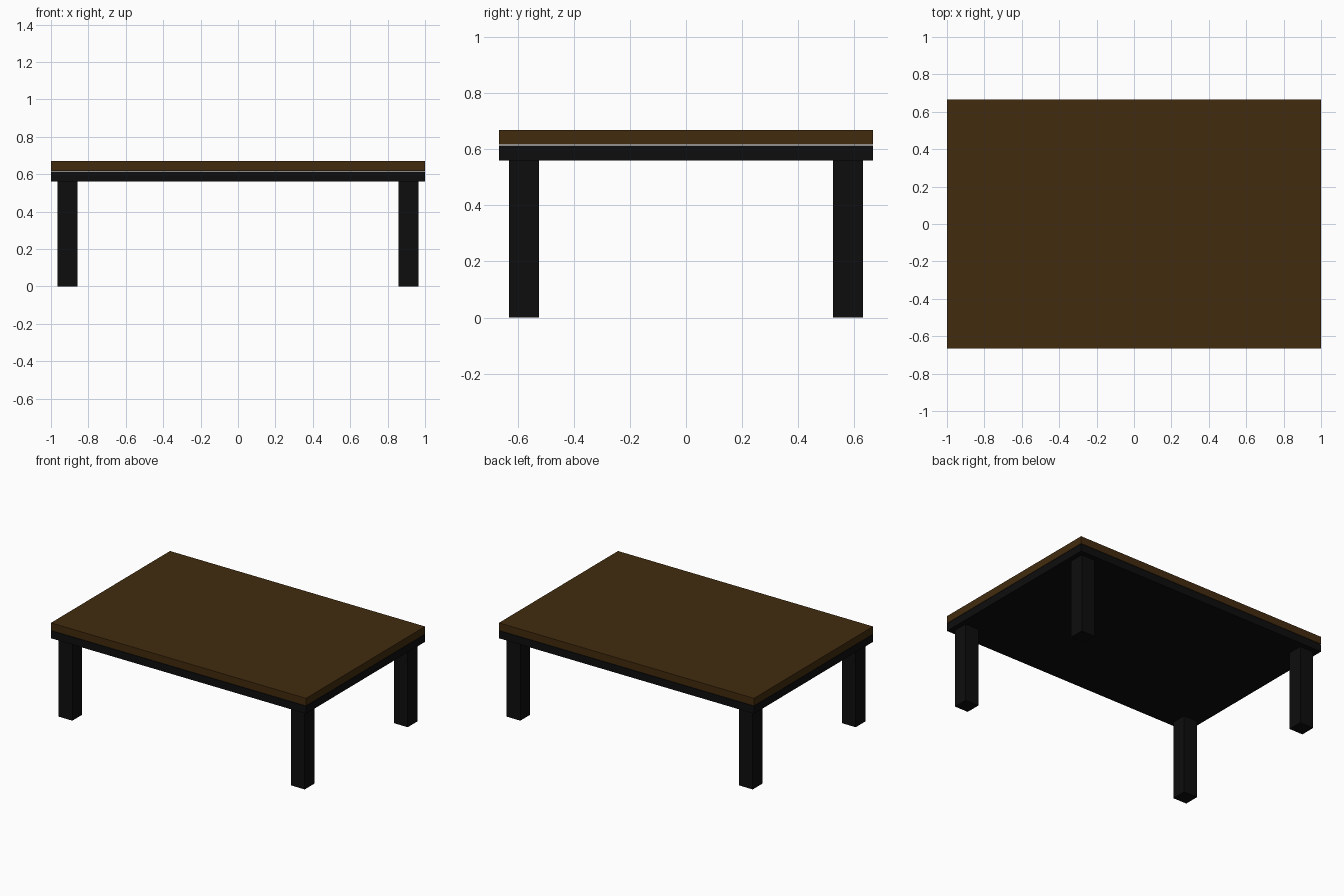
import bpy

if "Cube" in bpy.data.objects:
    bpy.data.objects.remove(bpy.data.objects["Cube"])

def material(name, rgb):
    m = bpy.data.materials.new(name)
    m.diffuse_color = (*rgb, 1.0)
    m.use_nodes = True
    m.node_tree.nodes["Principled BSDF"].inputs["Base Color"].default_value = m.diffuse_color
    return m

brown = material("dark_brown_wood", (0.054, 0.024, 0.0045))
black = material("black_wood", (0.0042, 0.0042, 0.0042))

def box(name, x, y, z0, z1, sx, sy, mat):
    bpy.ops.mesh.primitive_cube_add(size=1, location=(x, y, (z0 + z1) / 2))
    ob = bpy.context.object
    ob.name = name
    ob.scale = (sx, sy, z1 - z0)
    bpy.ops.object.transform_apply(location=False, rotation=False, scale=True)
    ob.data.materials.append(mat)
    return ob

# Table top, floating a hair above the base slab
box("table_top", 0, 0, 0.616, 0.669, 2.0, 1.3333, brown)
box("base_slab", 0, 0, 0.56, 0.6133, 2.0, 1.3333, black)

# Four square legs, set in slightly from the corners
for sy, depth in ((-1, "front"), (1, "back")):
    for sx, side in ((-1, "left"), (1, "right")):
        box(f"{depth}_{side}_leg", sx * 0.911, sy * 0.577, 0, 0.56, 0.107, 0.107, black)
